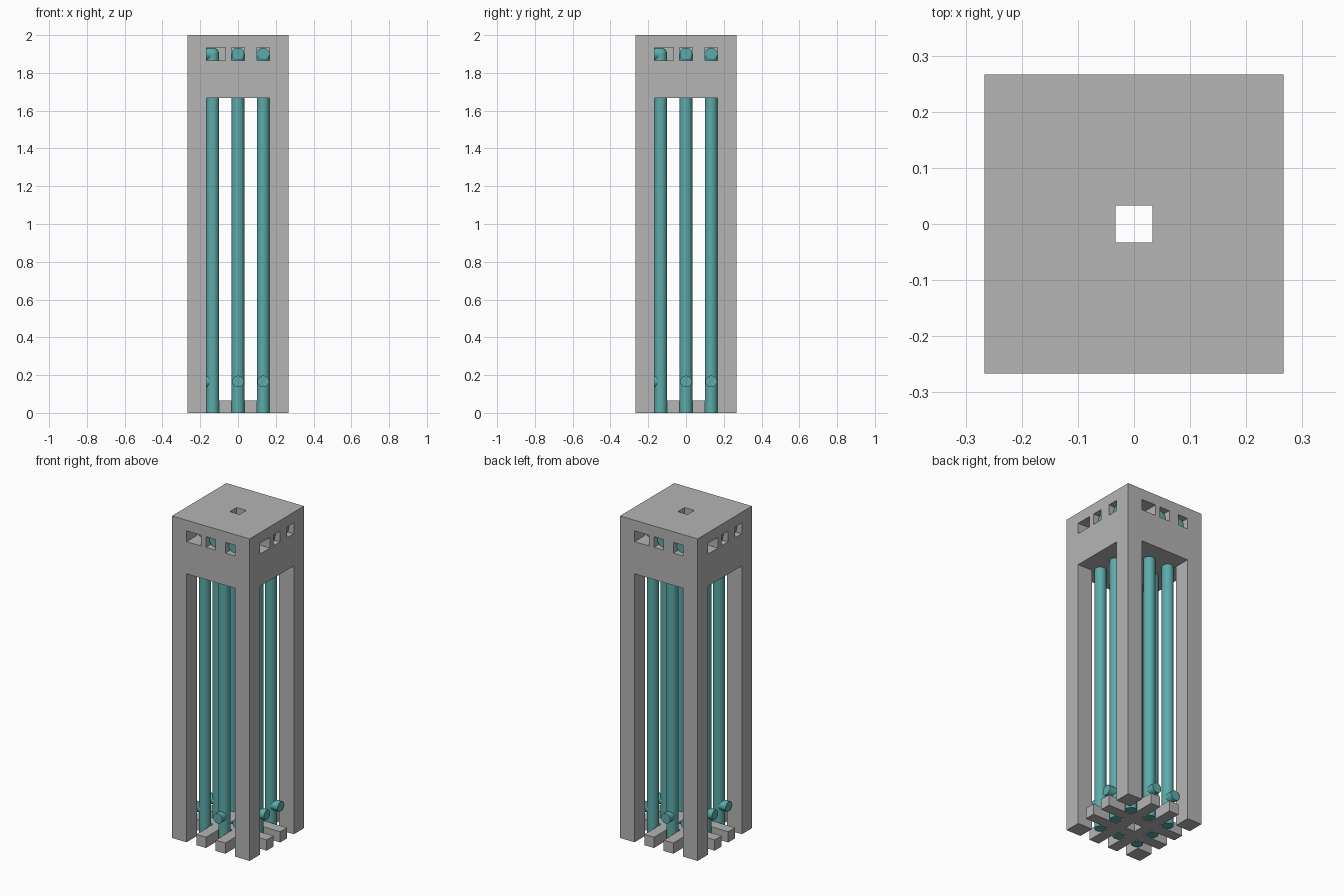
import bpy, math
from mathutils import Vector, Matrix

if "Cube" in bpy.data.objects:
    bpy.data.objects.remove(bpy.data.objects["Cube"])

U = 1 / 30          # building module: tower is 16 x 16 x 60 modules


def material(name, rgb):
    m = bpy.data.materials.new(name)
    m.diffuse_color = (*rgb, 1)
    m.use_nodes = True
    m.node_tree.nodes["Principled BSDF"].inputs["Base Color"].default_value = m.diffuse_color
    return m


CONCRETE = material("concrete grey", (0.46, 0.46, 0.46))
TEAL = material("pipe teal", (0.105, 0.41, 0.40))


def box(name, lo, hi, mat=CONCRETE):
    """Box between two corners given in modules."""
    lo, hi = Vector(lo) * U, Vector(hi) * U
    bpy.ops.mesh.primitive_cube_add(size=1)
    ob = bpy.context.object
    ob.name = name
    ob.data.transform(Matrix.Translation((lo + hi) / 2) @ Matrix.Diagonal((*(hi - lo), 1)))
    ob.data.materials.append(mat)
    return ob


def rod(name, a, b, r):
    """Smooth capped cylinder between two points given in modules."""
    a, b = Vector(a) * U, Vector(b) * U
    d = b - a
    bpy.ops.mesh.primitive_cylinder_add(vertices=32, radius=r * U, depth=d.length)
    ob = bpy.context.object
    ob.name = name
    ob.data.transform(Matrix.Translation((a + b) / 2) @ d.to_track_quat('Z', 'Y').to_matrix().to_4x4())
    ob.data.materials.append(TEAL)
    bpy.ops.object.shade_smooth_by_angle(angle=math.radians(35))
    return ob


def turned(p, k):
    """Point turned by k quarter turns about the tower axis."""
    x, y, z = p
    for _ in range(k):
        x, y = -y, x
    return (x, y, z)


def turned_box(name, lo, hi, k):
    a, b = turned(lo, k), turned(hi, k)
    return box(name, [min(p) for p in zip(a, b)], [max(p) for p in zip(a, b)])


# Tower frame: block with open bays between four legs, a roof shaft and windows
frame = box("tower_frame", (-8, -8, 0), (8, 8, 60))
cutters = [box("bay_cutter", (-5, -9, -1), (5, 9, 50)),
           box("bay_cutter", (-9, -5, -1), (9, 5, 50)),
           box("shaft_cutter", (-1, -1, 45), (1, 1, 61))]
for k in range(4):
    for x0, x1 in ((-5, -2), (-1, 1), (3, 5)):
        cutters.append(turned_box("window_cutter", (x0, -9, 56), (x1, -3, 58), k))
for c in cutters:
    c.hide_render = True
    mod = frame.modifiers.new("cut", 'BOOLEAN')
    mod.operation = 'DIFFERENCE'
    mod.solver = 'EXACT'
    mod.object = c
deps = bpy.context.evaluated_depsgraph_get()
frame.data = bpy.data.meshes.new_from_object(frame.evaluated_get(deps))
frame.modifiers.clear()
for c in cutters:
    bpy.data.objects.remove(c)

# Base lattice: two pairs of crossing bars
for s in (-2, 2):
    box("base_bar_long", (-8, s - 1, 0), (8, s + 1, 2))
    for y0, y1 in ((-8, -3), (-1, 1), (3, 8)):
        box("base_bar_cross", (s - 1, y0, 0), (s + 1, y1, 2))

# Eight pipes: each rises, bends out to a window, and has a low side spout
for k in range(4):
    for x in (0, 4):
        rod("riser_pipe", turned((x, -4, 0), k), turned((x, -4, 57), k), 1)
        rod("window_outlet", turned((x, -4, 57), k), turned((x, -7, 57), k), 0.99)
        rod("low_spout", turned((x, -4, 5), k), turned((x, -6, 5), k), 0.92)
        bpy.ops.mesh.primitive_uv_sphere_add(segments=32, ring_count=16, radius=0.99 * U,
                                             location=Vector(turned((x, -4, 57), k)) * U)
        bend = bpy.context.object
        bend.name = "pipe_bend"
        bend.data.materials.append(TEAL)
        bpy.ops.object.shade_smooth()
